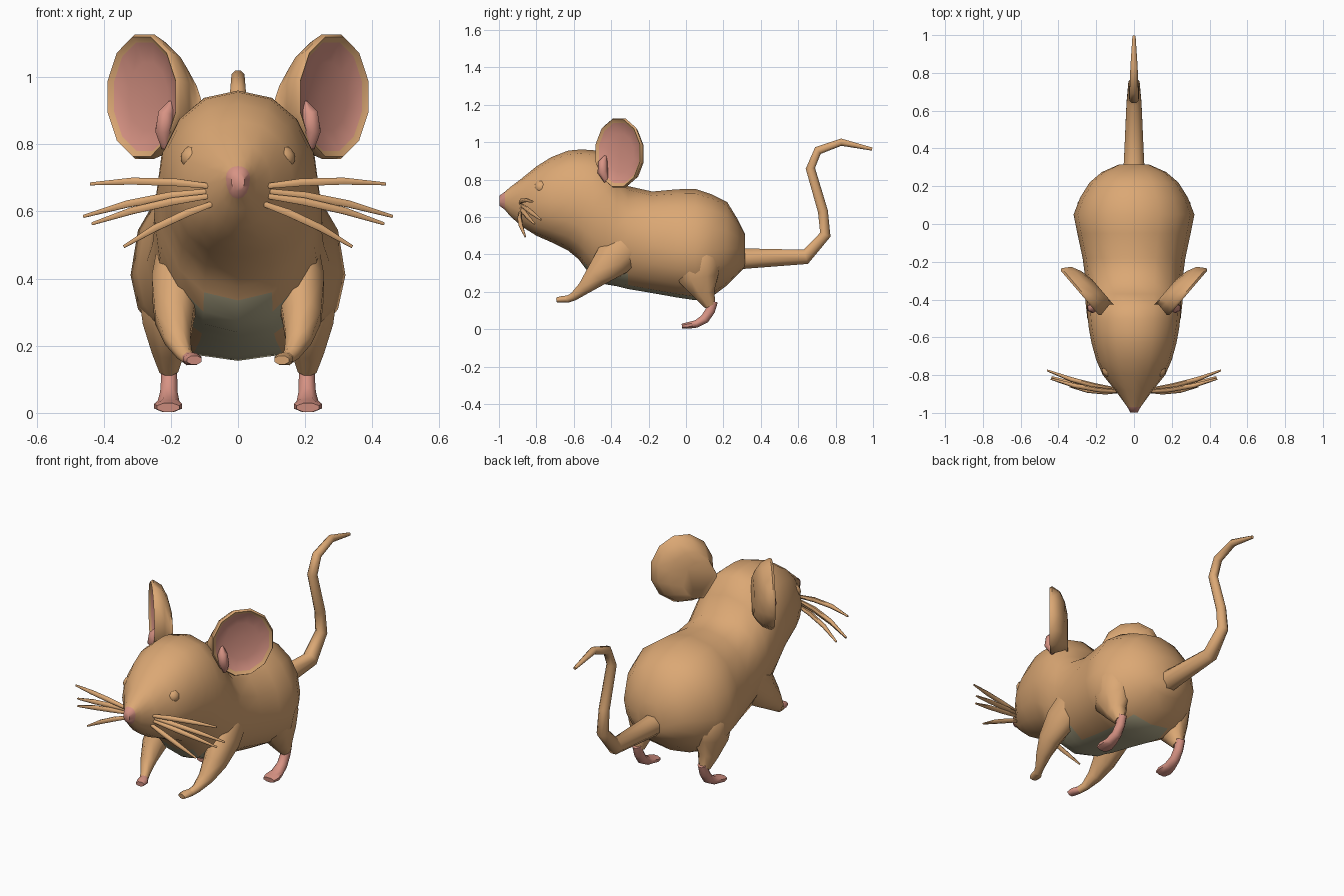
import bpy, bmesh, math
from mathutils import Vector


def material(name, rgb):
    m = bpy.data.materials.new(name)
    m.diffuse_color = (*rgb, 1)
    return m


FUR = material("tan fur", (0.71, 0.39, 0.175))
PINK = material("pink skin", (0.68, 0.29, 0.23))
BELLY = material("grey belly", (0.45, 0.41, 0.26))


def loft(name, rings, mats=(FUR,), rule=None, angle=60):
    """Skin a list of equal-length point rings, cap both ends, smooth it."""
    bm = bmesh.new()
    rows = [[bm.verts.new(p) for p in ring] for ring in rings]
    n = len(rows[0])
    for a, b in zip(rows, rows[1:]):
        for i in range(n):
            j = (i + 1) % n
            bm.faces.new((a[i], a[j], b[j], b[i]))
    bm.faces.new(rows[0])
    bm.faces.new(rows[-1])
    bmesh.ops.recalc_face_normals(bm, faces=bm.faces)
    bm.normal_update()
    if rule:
        for f in bm.faces:
            f.material_index = rule(f.calc_center_median(), f.normal)
    mesh = bpy.data.meshes.new(name)
    bm.to_mesh(mesh)
    bm.free()
    obj = bpy.data.objects.new(name, mesh)
    bpy.context.collection.objects.link(obj)
    for m in mats:
        mesh.materials.append(m)
    bpy.ops.object.select_all(action='DESELECT')
    obj.select_set(True)
    bpy.context.view_layer.objects.active = obj
    bpy.ops.object.shade_smooth_by_angle(angle=math.radians(angle))
    return obj


def tube(name, path, sides=8, ref=(1, 0, 0), s=1, **kw):
    """Tapered tube; path points are x, y, z, width radius, other radius."""
    pts = [Vector(p[:3]) for p in path]
    rings = []
    for i, p in enumerate(path):
        t = (pts[min(i + 1, len(pts) - 1)] - pts[max(i - 1, 0)]).normalized()
        r = Vector(ref)
        u = (r - t * r.dot(t)).normalized()
        v = t.cross(u)
        ring = []
        for k in range(sides):
            a = 2 * math.pi * (k + 0.5) / sides
            q = pts[i] + u * math.cos(a) * p[3] + v * math.sin(a) * p[-1]
            ring.append((q.x * s, q.y, q.z))
        rings.append(ring)
    return loft(name, rings, **kw)


# Head and body: y, bottom, widest height, top, half width
BODY = [
    (-0.997, 0.66, 0.695, 0.715, 0.02), (-0.968, 0.638, 0.70, 0.735, 0.036),
    (-0.94, 0.605, 0.69, 0.76, 0.056), (-0.88, 0.55, 0.68, 0.805, 0.10),
    (-0.80, 0.50, 0.68, 0.87, 0.165), (-0.72, 0.465, 0.68, 0.92, 0.20),
    (-0.63, 0.42, 0.68, 0.955, 0.225), (-0.575, 0.375, 0.67, 0.96, 0.235),
    (-0.545, 0.335, 0.66, 0.96, 0.24),
    (-0.50, 0.275, 0.64, 0.958, 0.245), (-0.43, 0.24, 0.59, 0.94, 0.25),
    (-0.37, 0.23, 0.54, 0.855, 0.25), (-0.31, 0.215, 0.50, 0.765, 0.255),
    (-0.18, 0.193, 0.45, 0.736, 0.272), (-0.05, 0.17, 0.42, 0.748, 0.30),
    (0.05, 0.155, 0.41, 0.75, 0.32), (0.14, 0.175, 0.42, 0.72, 0.285),
    (0.22, 0.235, 0.43, 0.68, 0.235), (0.275, 0.29, 0.43, 0.59, 0.17),
    (0.315, 0.33, 0.43, 0.51, 0.08),
]


def body_ring(y, lo, mid, hi, w, n=16):
    ring = []
    for k in range(n):
        a = 2 * math.pi * k / n
        c, d = math.cos(a), math.sin(a)
        x = math.copysign(abs(c) ** 0.9, c) * w
        h = (hi - mid) if d > 0 else (mid - lo)
        ring.append((x, y, mid + math.copysign(abs(d) ** 0.97, d) * h))
    return ring


def body_rule(c, nor):
    """Pink nose tip and a grey patch under the chest and belly."""
    if c.y < -0.965:
        return 1
    if nor.z < -0.35 and -0.54 < c.y < 0.14 and abs(c.x) < 0.15 and c.z < 0.335:
        return 2 if nor.z < -0.62 or c.y < -0.4 else 0
    return 0


loft("body", [body_ring(*b) for b in BODY], (FUR, PINK, BELLY), body_rule)

# Tail
TAIL = [(0.25, 0.378, 0.066), (0.33, 0.378, 0.058), (0.64, 0.387, 0.043),
        (0.745, 0.505, 0.032), (0.732, 0.63, 0.029), (0.665, 0.86, 0.027),
        (0.705, 0.955, 0.025), (0.83, 1.0, 0.021), (0.995, 0.963, 0.009)]
tube("tail", [(0, y, z, r) for y, z, r in TAIL], angle=80)


def ear(name, s):
    """Cupped ear: pink dish, rim, and a back that narrows to the head."""
    u, v = Vector((0.65, 0.76, 0)), Vector((0, 0, 1))
    back = Vector((-0.76, 0.65, 0))
    centre = Vector((0.287, -0.365, 0.942))
    root = Vector((0.165, -0.36, 0.90))
    # scale, depth behind rim, blend toward the root
    steps = [(0.15, 0.03, 0), (0.55, 0.026, 0), (0.88, 0.012, 0), (0.97, 0, 0),
             (1.01, 0.012, 0), (0.9, 0.05, 0.12), (0.72, 0.07, 0.45), (0.55, 0.03, 1)]
    rings = []
    for size, depth, mix in steps:
        mid = (centre + back * depth).lerp(root, mix)
        ring = []
        for k in range(12):
            a = 2 * math.pi * (k + 0.5) / 12
            q = mid + u * math.cos(a) * 0.166 * size + v * math.sin(a) * 0.19 * size
            ring.append((q.x * s, q.y, q.z))
        rings.append(ring)

    def rule(c, nor):
        p = Vector((c.x * s, c.y, c.z)) - centre
        out = Vector((nor.x * s, nor.y, nor.z)).dot(back)
        flat = math.hypot(p.dot(u) / 0.166, p.dot(v) / 0.19)
        return 1 if out < -0.3 and flat < 0.82 else 0

    loft(name, rings, (FUR, PINK), rule)


# Whiskers: root, tip
WHISKERS = [((0.08, -0.885, 0.675), (0.44, -0.82, 0.682)),
            ((0.09, -0.875, 0.66), (0.46, -0.775, 0.585)),
            ((0.09, -0.88, 0.645), (0.435, -0.81, 0.563)),
            ((0.07, -0.885, 0.625), (0.34, -0.86, 0.495))]

for side, s in (("left", -1), ("right", 1)):
    ear(side + "_ear", s)

    # Pink tuft at the front of the ear base
    tube(side + "_ear_tuft", [(0.215, -0.425, 0.79, 0.014), (0.222, -0.445, 0.84, 0.028),
                              (0.215, -0.445, 0.89, 0.026), (0.20, -0.43, 0.925, 0.008)],
         sides=6, s=s, mats=(PINK,))

    # Closed eye bump
    tube(side + "_eye", [(0.10, -0.75, 0.755, 0.048), (0.137, -0.778, 0.76, 0.04),
                         (0.152, -0.792, 0.762, 0.027), (0.158, -0.798, 0.763, 0.01)],
         s=s, ref=(0, 0, 1), angle=80)

    # Arm bending forward into the paw
    tube(side + "_arm", [(0.165, -0.29, 0.47, 0.08, 0.11), (0.185, -0.39, 0.375, 0.078, 0.11),
                         (0.19, -0.48, 0.285, 0.062, 0.068), (0.18, -0.545, 0.22, 0.042, 0.038),
                         (0.16, -0.60, 0.175, 0.025, 0.024), (0.145, -0.635, 0.16, 0.022, 0.02)],
         s=s)
    tube(side + "_paw", [(0.147, -0.63, 0.162, 0.022, 0.02), (0.135, -0.66, 0.16, 0.03, 0.019),
                         (0.13, -0.69, 0.157, 0.024, 0.014)],
         s=s, mats=(PINK if s < 0 else FUR,))

    # Haunch tapering to the ankle
    tube(side + "_thigh", [(0.18, 0.06, 0.46, 0.08, 0.09), (0.20, 0.06, 0.37, 0.108, 0.14),
                           (0.205, 0.07, 0.27, 0.085, 0.115), (0.208, 0.10, 0.185, 0.052, 0.06),
                           (0.206, 0.13, 0.125, 0.03, 0.032)], s=s)

    # Hind foot
    tube(side + "_foot", [(0.205, 0.145, 0.15, 0.026, 0.028), (0.205, 0.13, 0.10, 0.026, 0.028),
                          (0.206, 0.10, 0.055, 0.028, 0.027), (0.207, 0.055, 0.028, 0.035, 0.022),
                          (0.208, 0.01, 0.02, 0.045, 0.019), (0.208, -0.022, 0.016, 0.036, 0.014)],
         s=s, mats=(PINK,))

    # Whiskers arch slightly upward
    for i, (a, b) in enumerate(WHISKERS):
        a, b = Vector(a), Vector(b)
        path = []
        for t, r in ((0, 0.009), (0.3, 0.013), (0.65, 0.012), (1, 0.005)):
            q = a.lerp(b, t) + Vector((0, -0.015, 0.012)) * math.sin(math.pi * t)
            path.append((*q, r))
        tube(f"{side}_whisker_{i + 1}", path, sides=6, ref=(0, 0, 1), s=s)
